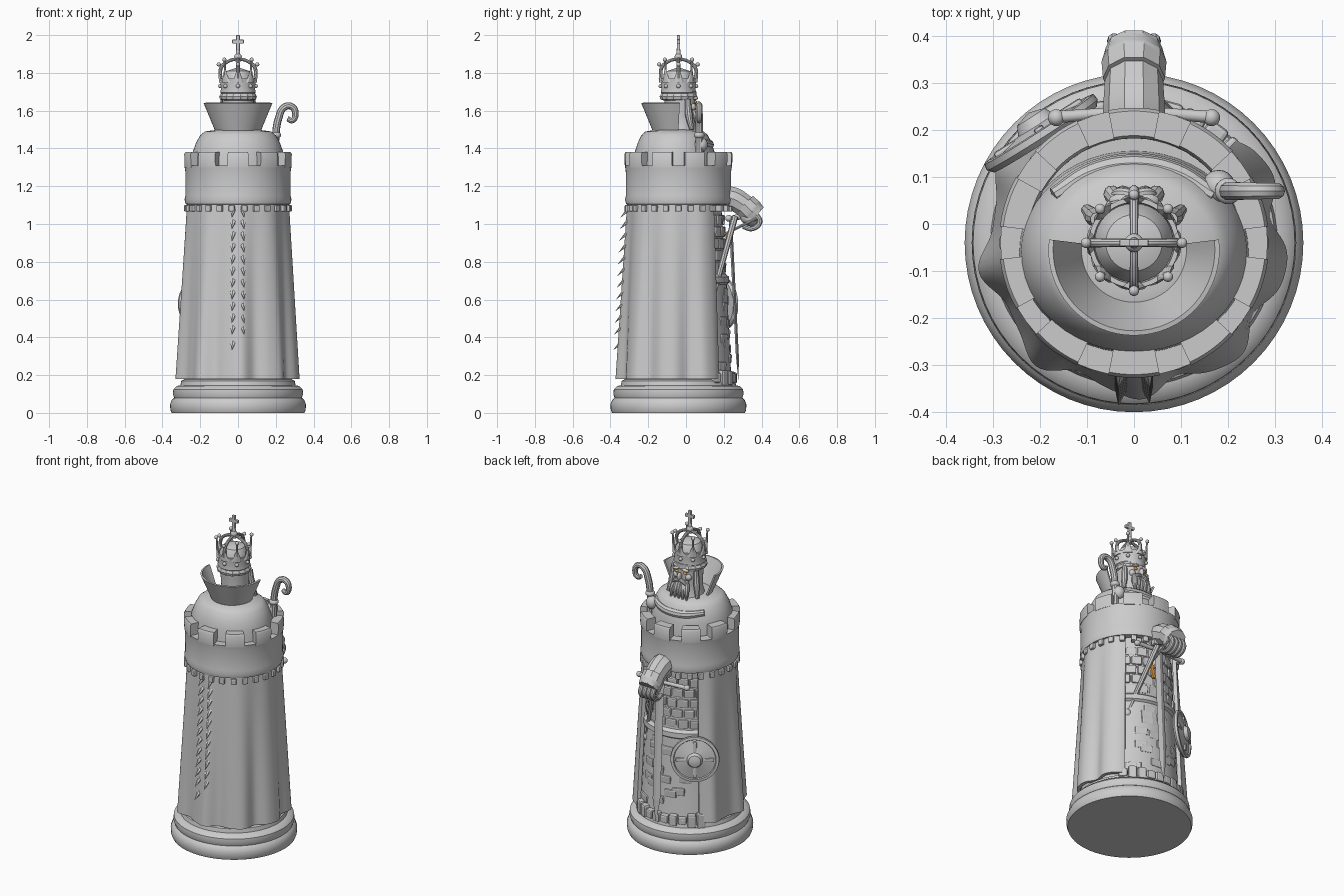
import bpy, bmesh, random
from math import sin, cos, pi, radians
from mathutils import Vector

if "Cube" in bpy.data.objects:
    bpy.data.objects.remove(bpy.data.objects["Cube"])

random.seed(4)
CY = -0.04  # y of the tower axis


def smooth(ob, angle=35):
    bpy.ops.object.select_all(action='DESELECT')
    ob.select_set(True)
    bpy.context.view_layer.objects.active = ob
    bpy.ops.object.shade_smooth_by_angle(angle=radians(angle))
    return ob


def from_bm(name, bm):
    bmesh.ops.recalc_face_normals(bm, faces=bm.faces)
    me = bpy.data.meshes.new(name)
    bm.to_mesh(me)
    bm.free()
    ob = bpy.data.objects.new(name, me)
    bpy.context.collection.objects.link(ob)
    return smooth(ob)


def sweep(name, prof, n=64, a0=0, a1=360, cy=CY, sy=1, wave=None, closed=False):
    """Revolve (r, z) points; angle 0 is the front (-y), positive towards +x."""
    bm, full = bmesh.new(), a1 - a0 == 360
    rings = []
    for i in range(n if full else n + 1):
        a = radians(a0 + (a1 - a0) * i / n)
        rings.append([bm.verts.new((sin(a) * q, cy - cos(a) * q * sy, z))
                      for r, z in prof for q in [r + (wave(a, z) if wave else 0)]])
    m = len(prof)
    for i in range(n):
        A, B = rings[i], rings[(i + 1) % len(rings)]
        for j in range(m if closed else m - 1):
            k = (j + 1) % m
            bm.faces.new((A[j], B[j], B[k], A[k]))
    if closed and not full:
        bm.faces.new(rings[0])
        bm.faces.new(rings[-1])
    bmesh.ops.remove_doubles(bm, verts=bm.verts, dist=1e-5)
    return from_bm(name, bm)


def box(name, loc, size, rot=(0, 0, 0), bevel=0.006):
    bpy.ops.mesh.primitive_cube_add(size=1, location=loc, rotation=rot)
    ob = bpy.context.object
    ob.name, ob.scale = name, size
    bpy.ops.object.transform_apply(location=False, rotation=False)
    if bevel:
        b = ob.modifiers.new("bevel", 'BEVEL')
        b.width, b.segments = bevel, 2
    return ob


def ball(name, loc, size, rot=(0, 0, 0)):
    bpy.ops.mesh.primitive_uv_sphere_add(segments=20, ring_count=12, location=loc, rotation=rot)
    ob = bpy.context.object
    ob.name = name
    ob.scale = (size,) * 3 if isinstance(size, float) else size
    return smooth(ob)


def rod(name, p, q, r1, r2, n=12, flat=1.0):
    p, q = Vector(p), Vector(q)
    bpy.ops.mesh.primitive_cone_add(vertices=n, radius1=r1, radius2=r2, depth=(q - p).length,
                                    location=(p + q) / 2)
    ob = bpy.context.object
    ob.name, ob.scale = name, (1, flat, 1)
    ob.rotation_euler = (q - p).to_track_quat('Z', 'Y').to_euler()
    return smooth(ob)


def tube(name, pts, radii):
    cu = bpy.data.curves.new(name, 'CURVE')
    cu.dimensions, cu.bevel_depth, cu.bevel_resolution = '3D', 1, 3
    cu.use_fill_caps, cu.resolution_u = True, 6
    sp = cu.splines.new('BEZIER')
    sp.bezier_points.add(len(pts) - 1)
    for bp, co, r in zip(sp.bezier_points, pts, radii):
        bp.co, bp.radius = co, r
        bp.handle_left_type = bp.handle_right_type = 'AUTO'
    ob = bpy.data.objects.new(name, cu)
    bpy.context.collection.objects.link(ob)
    bpy.ops.object.select_all(action='DESELECT')
    ob.select_set(True)
    bpy.context.view_layer.objects.active = ob
    bpy.ops.object.convert(target='MESH')
    return smooth(bpy.context.object)


gold = bpy.data.materials.new("gold")
gold.diffuse_color = (0.9, 0.35, 0.05, 1)
gold.use_nodes = True
gold.node_tree.nodes["Principled BSDF"].inputs["Base Color"].default_value = gold.diffuse_color

# Moulded base
sweep("base", [(0, 0), (.352, 0), (.358, .015), (.36, .045), (.35, .07), (.338, .08), (.345, .1),
               (.342, .125), (.325, .142), (.305, .146), (.3, .17), (.28, .18), (0, .18)])

# Stone tower with belt course
sweep("tower", [(.29, .15), (.278, .22), (.256, .68), (.27, .69), (.268, .72), (.25, .735),
                (.228, 1.08), (.24, 1.14), (0, 1.14)], 48)


def brick(a, z, w, h, out=.006):
    a = radians(a)
    r = .28 - .05 * (z - .2) / .88 + out - .02
    box("brick", (sin(a) * r, CY - cos(a) * r, z), (w, .045, h), (radians(3), 0, a), .008)


for row in range(5):  # upper courses on the open side
    for k in range(7):
        brick(180 - 54 + 16 * k + (8 if row % 2 else 0), .77 + row * .063, .06, .055,
              random.uniform(0, .01))
for k in range(16):  # scattered lower stones
    brick(180 + random.uniform(-42, 42), random.uniform(.22, .64), .075, .05, .003)
for k in range(10):  # rubble at the foot
    a = radians(133 + k * 10.5)
    box("foot_stone", (sin(a) * .285, CY - cos(a) * .285, .185), (.05, .05, random.uniform(.04, .1)),
        (0, 0, a), .01)

# Pleated cape, open at the back


def pleat(a, z):
    k = (1.1 - z) / .93
    return (.004 + .013 * k) * cos(9 * a) + .004 * k * sin(17 * a)


outer = [(.315 - .047 * i / 10, .18 + .93 * i / 10) for i in range(11)]
sweep("cape", outer + [(r - .022, z) for r, z in reversed(outer)], 140, -135, 135,
      wave=pleat, closed=True)

# Two rows of spikes down the front of the cape
for s in (-1, 1):
    for i in range(12 if s < 0 else 11):
        z = 1.08 - i * .062 - (.02 if i == 11 else 0)
        y = CY - .315 + .05 * (z - .18) / .93 - .004
        rod("spike", (s * .026, y + .008, z), (s * .033, y - .036, z - .045), .018, .001, 6, .6)

# Battlement ring
sweep("parapet", [(.25, 1.1), (.277, 1.105), (.283, 1.13), (.278, 1.15), (.279, 1.28), (.284, 1.31),
                  (.225, 1.31), (.222, 1.29), (0, 1.29)], 60)
for i in range(10):
    sweep("merlon", [(.284, 1.3), (.287, 1.37), (.28, 1.382), (.228, 1.382), (.222, 1.37), (.222, 1.3)],
          5, i * 36 - 11, i * 36 + 11, closed=True)
for i in range(26):
    a = 2 * pi * (i + .5) / 26
    box("corbel", (sin(a) * .268, CY - cos(a) * .268, 1.083), (.032, .035, .036), (0, 0, a))

# Shoulders and sash
sweep("shoulders", [(.245, 1.28), (.24, 1.38), (.222, 1.43), (.2, 1.47), (.175, 1.49), (.1, 1.5),
                    (0, 1.5)], 48, cy=-.06, sy=.88)
tube("sash", [(-.17, .06, 1.44), (-.09, .105, 1.425), (0, .12, 1.42), (.09, .105, 1.425), (.17, .06, 1.44)],
     [.018, .025, .028, .025, .018])

# Upright collar behind the head
sweep("collar", [(.118, 1.485), (.182, 1.64), (.172, 1.642), (.106, 1.485)], 32, -97, 97,
      cy=-.055, closed=True)

# Head with face, beard and hair
sweep("head", [(.1, 1.47), (.082, 1.52), (.078, 1.57), (.083, 1.63), (.085, 1.7), (0, 1.75)], 32,
      cy=-.03)
ball("nose", (0, .065, 1.625), (.012, .018, .025))
for s in (-1, 1):
    ball("eye", (s * .029, .05, 1.647), (.011, .009, .008)).data.materials.append(gold)
    ball("brow", (s * .03, .05, 1.667), (.024, .014, .009), (0, s * .25, 0))
    ball("cheek", (s * .042, .035, 1.62), (.02, .018, .02))
    tube("moustache", [(0, .062, 1.605), (s * .03, .066, 1.595), (s * .055, .055, 1.565)],
         [.012, .012, .003])
    tube("side_hair", [(s * .078, .01, 1.66), (s * .085, .015, 1.58), (s * .1, .03, 1.5)],
         [.015, .02, .012])
for k in range(-2, 3):
    tube("beard_lock", [(k * .016, .045, 1.6), (k * .023, .063, 1.55), (k * .027, .072, 1.49)],
         [.017, .019, .006])

# Crown: fur roll, band, points, arches and cross
sweep("crown_roll", [(.08, 1.655), (.094, 1.66), (.098, 1.675), (.09, 1.69), (.08, 1.69)], 48,
      wave=lambda a, z: .003 * sin(16 * a))
sweep("crown_band", [(.088, 1.69), (.093, 1.695), (.09, 1.72), (.096, 1.77), (.086, 1.77), (.08, 1.69)],
      48, closed=True)
sweep("crown_cap", [(.082, 1.7), (.084, 1.77), (.06, 1.81), (0, 1.83)], 32)
for i in range(8):
    a = i * pi / 4
    d = Vector((sin(a), -cos(a), 0))
    c = Vector((0, CY, 0))

    def P(r, z):
        return c + d * r + Vector((0, 0, z))
    ball("jewel", P(.094, 1.73), .011)
    rod("crown_leaf", P(.09, 1.75), P(.1, 1.82), .03, .004, 8, .4)
    if i % 2 == 0:
        tube("crown_arch", [P(.094, 1.77), P(.088, 1.83), P(.05, 1.862), P(.008, 1.875)],
             [.011, .01, .009, .009])
    else:
        rod("crown_point", P(.095, 1.78), P(.1, 1.865), .007, .005, 8)
    ball("crown_bead", P(.102, 1.87 if i % 2 else 1.845), .011)
rod("cross_stem", (0, CY, 1.86), (0, CY, 1.94), .016, .008)
ball("cross_orb", (0, CY, 1.885), .02)
box("cross_post", (0, CY, 1.96), (.02, .016, .08), bevel=.003)
box("cross_arm", (0, CY, 1.966), (.062, .016, .02), bevel=.003)

# Crooked staff
tube("crook", [(.2, .07, 1.3), (.2, .07, 1.47), (.215, .07, 1.56), (.245, .07, 1.618), (.284, .07, 1.622),
               (.304, .07, 1.585), (.287, .07, 1.548), (.262, .07, 1.558)],
     [.02, .02, .02, .019, .018, .017, .015, .013])
ball("staff_knob", (.2, .07, 1.47), (.028, .028, .02))
ball("staff_hand", (.18, .08, 1.42), (.035, .035, .04))

# Armoured arm reaching out of the back
tube("sleeve", [(0, .14, 1.13), (0, .24, 1.135), (0, .305, 1.1), (0, .345, 1.07)],
     [.06, .066, .062, .058])
tube("cuff", [(0, .31, 1.105), (0, .345, 1.07), (0, .375, 1.045)], [.066, .069, .06])
ball("hand", (0, .335, 1.03), (.055, .05, .04), (-.5, 0, 0))
for k in range(4):
    x = -.042 + k * .028
    tube("finger", [(x, .375, 1.05), (x, .39, 1.01), (x, .35, .975), (x, .3, .985)],
         [.014, .015, .014, .011])

# Great sword hanging point down
rod("blade", (.015, .235, 1.03), (.015, .272, .3), .03, .026, 4, .3)
rod("blade_tip", (.015, .272, .3), (.015, .278, .17), .026, .002, 4, .3)
rod("grip", (.01, .25, 1.03), (0, .32, 1.05), .016, .016)
for s in (-1, 1):
    rod("guard", (0, .24, 1.03), (s * .155, .228, 1.03), .011, .013)
    ball("guard_end", (s * .165, .226, 1.03), .018)

# Second slung weapon with strap and gold clasp
rod("scabbard", (.045, .26, 1.04), (.165, .145, .62), .017, .013, 8)
ball("scabbard_tip", (.168, .14, .605), (.024, .024, .026))
rod("strap", (.05, .17, .93), (.05, .375, 1.03), .007, .007, 8)
box("clasp", (.045, .215, .9), (.022, .014, .1), (0, .25, 0), .003).data.materials.append(gold)

# Round shield with boss and cross ribs
disc = sweep("shield", [(0, -.012), (.13, -.012), (.14, 0), (.138, .014), (.122, .016), (.118, .008),
                        (.06, .02), (.045, .024), (.035, .045), (0, .055)], 48, cy=0)
ribs = [box("shield_rib", (0, 0, 0), (w, h, .03), bevel=.006) for w, h in ((.22, .022), (.022, .22))]
disc.location = (-.195, .19, .58)
disc.rotation_euler = Vector((-.54, .84, .04)).to_track_quat('Z', 'X').to_euler()
for r in ribs:
    r.parent = disc
    r.location = (0, 0, .008)
